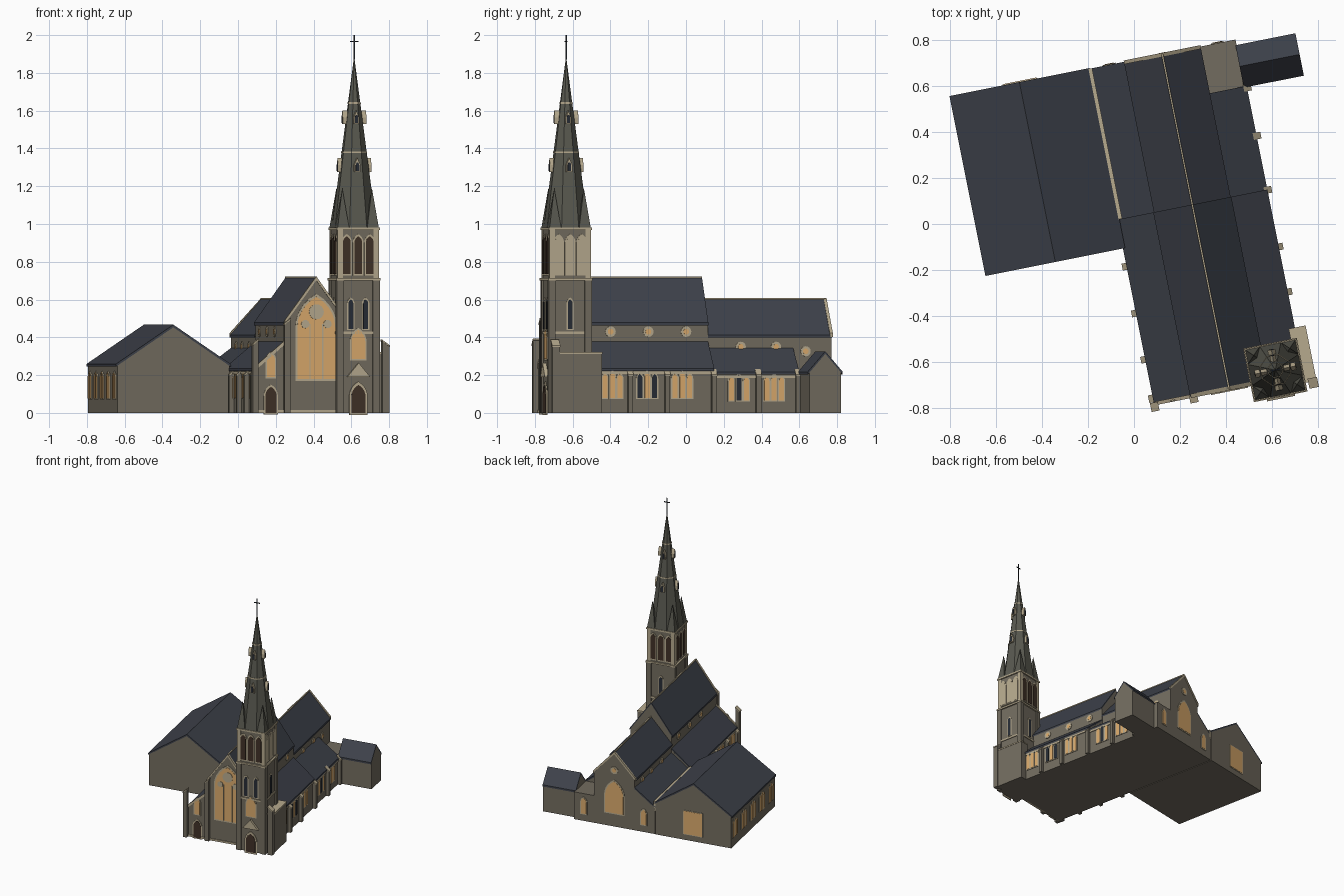
import bpy, bmesh, math
from mathutils import Vector

if "Cube" in bpy.data.objects:
    bpy.data.objects.remove(bpy.data.objects["Cube"])

ANG = math.radians(11.3)          # whole building is turned on its plot
COL = dict(stone=(.17, .15, .115), trim=(.47, .40, .27), slate=(.048, .054, .07), spire=(.10, .10, .08),
           amber=(.70, .40, .15), dark=(.02, .025, .035), wood=(.05, .03, .02))
MATS = {}
for k, c in COL.items():
    MATS[k] = bpy.data.materials.new(k)
    MATS[k].diffuse_color = (*c, 1)
PARTS = {}


def part(name, mat):
    return PARTS.setdefault((name, mat), bmesh.new())


def prism(name, mat, pts, d0, d1, along='v'):
    """Extrude a (horizontal, z) profile along v or u."""
    bm = part(name, mat)
    f = (lambda p, d: (p[0], d, p[1])) if along == 'v' else (lambda p, d: (d, p[0], p[1]))
    a = [bm.verts.new(f(p, d0)) for p in pts]
    b = [bm.verts.new(f(p, d1)) for p in pts]
    n = len(pts)
    faces = [bm.faces.new(a), bm.faces.new(b[::-1])]
    faces += [bm.faces.new((a[i], b[i], b[(i + 1) % n], a[(i + 1) % n])) for i in range(n)]
    bmesh.ops.recalc_face_normals(bm, faces=faces)


def box(name, mat, u0, u1, v0, v1, z0, z1):
    prism(name, mat, [(u0, z0), (u1, z0), (u1, z1), (u0, z1)], v0, v1)


def cone(name, mat, u, v, z0, z1, r0, r1, n):
    bm = part(name, mat)
    rings = []
    for r, z in ((r0, z0), (r1, z1)):
        k = n if r else 1
        rings.append([bm.verts.new((u + r * math.cos((i + .5) * math.tau / n),
                                    v + r * math.sin((i + .5) * math.tau / n), z)) for i in range(k)])
    a, b = rings
    bm.faces.new(a[::-1])
    if r1:
        bm.faces.new(b)
    for i in range(n):
        j = (i + 1) % n
        bm.faces.new((a[i], a[j], b[j], b[i]) if r1 else (a[i], a[j], b[0]))


def relief(name, mat, face, wall, pts, out, back=.003):
    """Put a flat profile on a wall: faces f, b, l, r."""
    s = -1 if face in 'fl' else 1
    prism(name, mat, pts, wall - s * back, wall + s * out, 'v' if face in 'fb' else 'u')


def arch(c, w, z0, z1, k=1.6):
    h = w / 2
    rise = min(h * k, (z1 - z0) * .7)
    arc = [(2 * h * math.cos(t) - h, z1 - rise + rise * math.sin(t) / math.sin(math.pi / 3))
           for t in (i * math.pi / 15 for i in range(6))]
    return [(c - h, z0), (c + h, z0)] + [(c + x, z) for x, z in arc] + [(c - x, z) for x, z in arc[-2::-1]]


def window(name, face, wall, c, w, z0, z1, glass='amber', edge=.007, frame='trim'):
    relief(name + '_surround', frame, face, wall, arch(c, w + 2 * edge, z0 - edge, z1 + edge * 1.5), .004)
    relief(name + '_infill', glass, face, wall, arch(c, w, z0, z1), .006)


def roundel(name, face, wall, c, z, r):
    for rr, o, m in ((r, .005, 'trim'), (r * .55, .007, 'amber')):
        relief(name, m, face, wall, [(c + rr * math.cos(i * math.tau / 16), z + rr * math.sin(i * math.tau / 16))
                                     for i in range(16)], o)


def chevron(c, h, ze, zr, t):
    return [(c - h, ze), (c, zr), (c + h, ze), (c + h, ze + t), (c, zr + t), (c - h, ze + t)]


def gabled(name, c, h, v0, v1, ze, zr, along='v', over=.008):
    """Stone body with a gable roof laid on top."""
    prism(name + '_walls', 'stone', [(c - h, 0), (c + h, 0), (c + h, ze), (c, zr), (c - h, ze)], v0, v1, along)
    dz = over * (zr - ze) / h
    prism(name + '_roof', 'slate', chevron(c, h + over, ze - dz, zr, .014), v0, v1, along)


C = .265                          # nave axis
NF, NB, CB = -.785, .033, .70     # nave front, nave/chancel break, chancel back

# nave and chancel
gabled('nave', C, .165, NF, NB, .475, .705)
gabled('chancel', C, .162, NB, CB, .407, .59)
for n, v0, v1, z in (('nave', NF, NB, .717), ('chancel', NB, CB, .602)):
    box(n + '_ridge', 'trim', C - .004, C + .004, v0, v1, z - .004, z + .006)
for n, v0, v1, ze, zr in (('nave', NF - .006, NF + .012, .475, .705), ('chancel', CB - .01, CB + .006, .407, .59)):
    prism(n + '_gable_coping', 'trim', chevron(C, .17, ze - .005, zr - .003, .02), v0, v1)

# lean-to aisles on both sides
for s, n in ((1, 'right_aisle'), (-1, 'left_aisle')):
    for v0, v1, zo, zi in ((NF if s < 0 else -.64, NB, .228, .368), (NB, .493 if s > 0 else CB, .208, .333)):
        i, o = C + s * .16, C + s * .325
        prism(n + '_walls', 'stone', [(i, 0), (o, 0), (o, zo), (i, zi)], v0, v1)
        e = o + s * .008
        prism(n + '_roof', 'slate', [(e, zo - .006), (i, zi), (i, zi + .013), (e, zo + .008)], v0, v1)
        box(n + '_cornice', 'trim', *sorted((o - s * .01, o + s * .006)), v0, v1, zo - .022, zo - .01)
prism('aisle_front_coping', 'trim', [(-.064, .225), (.10, .366), (.10, .388), (-.064, .247)], NF - .006, NF + .01)
box('aisle_parapet', 'trim', -.062, -.046, NB, CB, .2, .262)

# flat-roofed link and sacristy
box('link_room', 'stone', .42, .59, .49, CB, 0, .22)
gabled('sacristy', .582, .086, .585, .851, .213, .312, 'u')

# side hall
gabled('hall', -.368, .302, -.095, .703, .25, .453)
for v in (-.02, .145, .31, .475, .635):
    for d in (-.032, 0, .032):
        window('hall_window', 'l', -.67, v + d, .022, .075, .205 + (.012 if d == 0 else 0), edge=.004)
relief('hall_back_frame', 'trim', 'b', .703, [(-.443, .045), (-.287, .045), (-.287, .24), (-.443, .24)], .003)
relief('hall_back_window', 'amber', 'b', .703, [(-.438, .05), (-.292, .05), (-.292, .235), (-.438, .235)], .005)

# clerestory roundels
for f, w in (('r', C + .165), ('l', C - .165)):
    for v in (-.494, -.29, -.086):
        roundel('nave_roundel', f, w, v, .43, .028)
for f, w in (('r', C + .162), ('l', C - .162)):
    for v in (.21, .4, .56):
        roundel('chancel_roundel', f, w, v, .326 if v > .5 and f == 'r' else .35, .027)

# three-light aisle windows
groups = [('r', .59, v, .08, .205) for v in (-.516, -.328, -.139)] + [('r', .59, v, .065, .19) for v in (.167, .357)]
groups += [('l', -.06, v, .08, .205) for v in (-.69, -.485, -.28, -.135)]
for i, (f, w, v, z0, z1) in enumerate(groups):
    for d in (-.04, 0, .04):
        mixed = i in (1, 3)
        g = 'dark' if (i == 1 and d) or (i == 3 and not d) else 'amber'
        window('aisle_window', f, w, v + d, .027, z0, z1 + (.01 if d == 0 else 0), g, .006)


def buttress(u0, u1, v0, v1, h, out):
    """Stepped pier with a sloped cap; out is the slope direction along u."""
    lo, hi = (h - .03, h) if out < 0 else (h, h - .03)
    prism('buttress', 'stone', [(u0, 0), (u1, 0), (u1, hi), (u0, lo)], v0, v1)
    prism('buttress_cap', 'trim', [(u0 - .002, lo), (u1 + .002, hi), (u1 + .002, hi + .008), (u0 - .002, lo + .008)],
          v0 - .002, v1 + .002)


for v in (-.421, -.221, .031, .271, .485):
    buttress(.585, .615, v - .013, v + .013, .225, 1)
for v in (-.587, -.382, -.174):
    buttress(-.085, -.055, v - .013, v + .013, .225, -1)
buttress(-.083, -.052, -.815, -.78, .385, -1)
buttress(.09, .122, -.812, -.78, .495, -1)
buttress(-.085, -.055, -.775, -.745, .23, -1)

# west front: big traceried window, aisle door and window
window('great_window', 'f', NF, C, .205, .18, .615, edge=.01)
for d in (-.034, .034):
    relief('great_window_mullion', 'trim', 'f', NF, [(C + d - .003, .18), (C + d + .003, .18), (C + d + .003, .47), (C + d - .003, .47)], .009)
for d, z, r in ((0, .535, .04), (-.06, .47, .022), (.06, .47, .022)):
    relief('great_window_rose', 'trim', 'f', NF, [(C + d + r * math.cos(i * math.tau / 16), z + r * math.sin(i * math.tau / 16))
                                                  for i in range(16)], .010)
window('aisle_door', 'f', NF, .02, .06, .0, .138, 'wood', .008)
window('aisle_front_window', 'f', NF, .02, .042, .19, .315)
box('front_plinth', 'trim', -.06, .37, NF - .006, NF + .01, 0, .015)

# back windows
window('east_window', 'b', CB, C, .145, .11, .365, edge=.009)
roundel('east_roundel', 'b', CB, C, .455, .03)
window('back_lancet', 'b', CB, .03, .042, .06, .18)
window('back_lancet', 'b', CB, .51, .042, .06, .185)

# tower
TU, TV, H = .4785, -.743, .107
box('tower_body', 'stone', TU - H, TU + H, TV - H, TV + H, 0, .975)
for su in (-1, 1):
    for sv in (-1, 1):
        u, v = TU + su * .097, TV + sv * .097
        box('tower_pier', 'stone', u - .019, u + .019, v - .019, v + .019, 0, .70)
        box('belfry_pier', 'trim', u - .014, u + .014, v - .014, v + .014, .70, .975)
        cone('spire_pinnacle', 'spire', TU + su * .08, TV + sv * .08, .975, 1.19, .045, 0, 4)
for z, h in ((.418, .113), (.70, .119), (.968, .116)):
    box('tower_string', 'trim', TU - h, TU + h, TV - h, TV + h, z, z + .013)
walls = {'f': (TV - H, TU), 'b': (TV + H, TU), 'l': (TU - H, TV), 'r': (TU + H, TV)}
for f, (w, c) in walls.items():
    for d in (-.062, 0, .062):
        window('belfry_opening', f, w, c + d, .042, .735, .935, 'trim' if f == 'r' else 'wood', .008)
    for d in ((-.04, .04) if f == 'f' else (0,)):
        window('tower_lancet', f, w, c + d, .026, .445, .60, 'dark')
w, c = walls['f']
window('tower_door', 'f', w - .006, c, .075, 0, .148, 'wood', .012)
relief('door_gable', 'trim', 'f', w, [(c - .062, .19), (c + .062, .19), (c, .265)], .02)
window('tower_front_window', 'f', w, c, .075, .285, .44)

# stair annex beside the tower
box('annex', 'stone', .57, .642, -.82, -.582, 0, .312)
box('annex_cap', 'trim', .57, .645, -.823, -.579, .312, .322)
buttress(.61, .648, -.85, -.81, .38, 1)

# octagonal spire with bands, lucarnes and cross
S0, S1 = .978, 1.89
R = .112 / math.cos(math.pi / 8)
cone('spire', 'spire', TU, TV, S0, S1, R, 0, 8)
for z in (1.38, 1.64):
    r = R * (S1 - z) / (S1 - S0)
    cone('spire_band', 'trim', TU, TV, z - .004, z + .005, r + .003, r + .002, 8)
for z, o, wd, h in ((1.275, .09, .034, .075), (1.53, .064, .026, .07)):
    for f, (cu, cv) in {'f': (TV, TU), 'b': (TV, TU), 'l': (TU, TV), 'r': (TU, TV)}.items():
        s = -1 if f in 'fl' else 1
        a = wd / 2
        g = [(cv - a, z), (cv + a, z), (cv + a, z + h * .5), (cv, z + h), (cv - a, z + h * .5)]
        relief('lucarne', 'trim', f, cu + s * o, g, 0, o * .65)
        relief('lucarne_opening', 'dark', f, cu + s * o, arch(cv, wd * .55, z + .005, z + h * .7), .002)
box('cross', 'dark', TU - .003, TU + .003, TV - .003, TV + .003, 1.87, 2.0)
box('cross', 'dark', TU - .022, TU + .022, TV - .003, TV + .003, 1.963, 1.969)

# turn the gathered parts into objects
for (name, mat), bm in PARTS.items():
    bmesh.ops.recalc_face_normals(bm, faces=bm.faces[:])
    me = bpy.data.meshes.new(name)
    bm.to_mesh(me)
    bm.free()
    me.materials.append(MATS[mat])
    ob = bpy.data.objects.new(name, me)
    ob.rotation_euler.z = ANG
    bpy.context.collection.objects.link(ob)

for m in bpy.data.materials:
    if m.users and not m.is_grease_pencil:
        m.use_nodes = True
        m.node_tree.nodes["Principled BSDF"].inputs["Base Color"].default_value = m.diffuse_color
